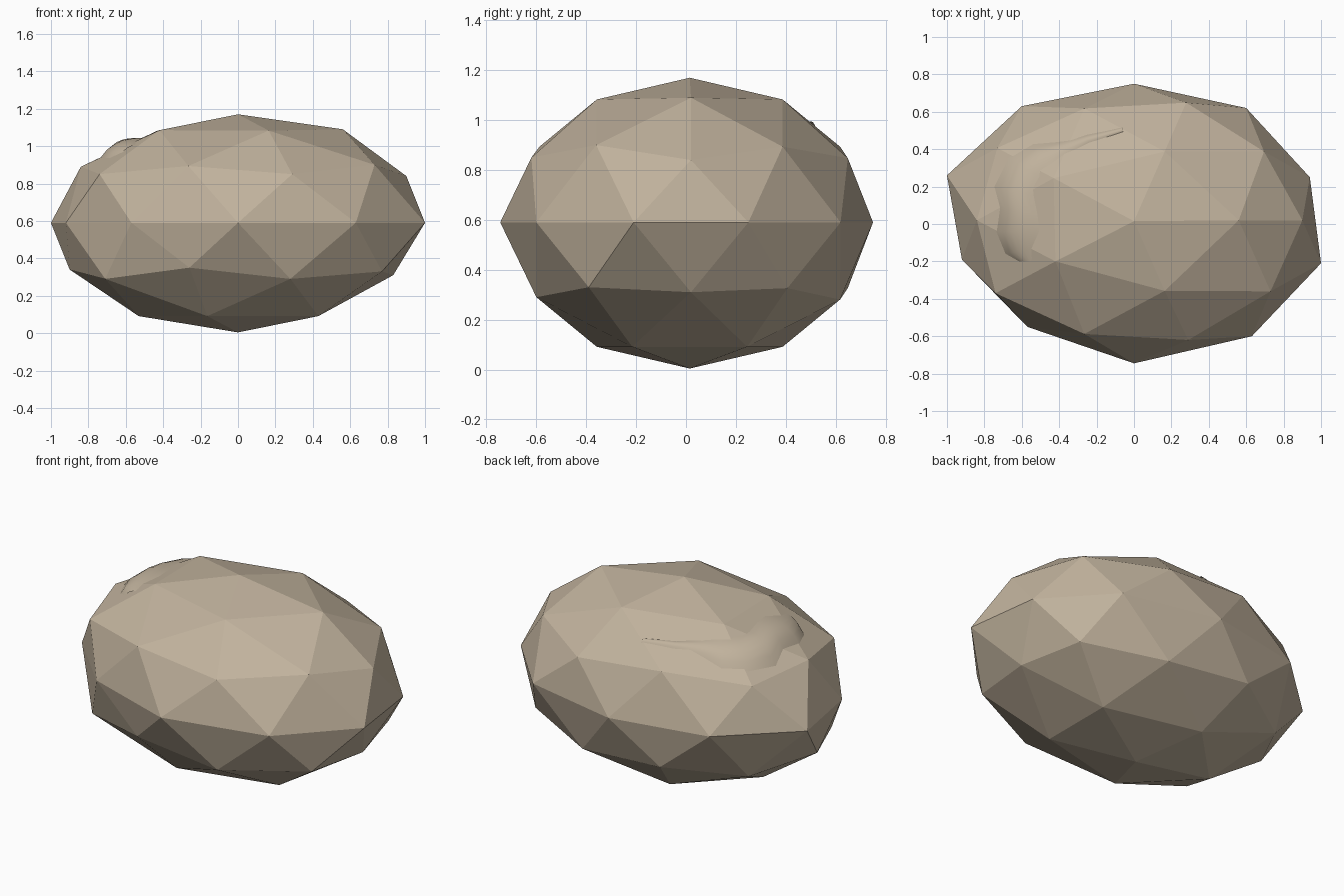
import bpy, bmesh, math
from mathutils import Vector
from mathutils.bvhtree import BVHTree

if "Cube" in bpy.data.objects:
    bpy.data.objects.remove(bpy.data.objects["Cube"])

stone = bpy.data.materials.new("tan_stone")
stone.diffuse_color = (0.53, 0.445, 0.335, 1)
stone.use_nodes = True
stone.node_tree.nodes["Principled BSDF"].inputs["Base Color"].default_value = stone.diffuse_color


def add_object(name, bm):
    mesh = bpy.data.meshes.new(name)
    bm.to_mesh(mesh)
    mesh.materials.append(stone)
    obj = bpy.data.objects.new(name, mesh)
    bpy.context.collection.objects.link(obj)
    return obj


# Faceted boulder: squashed icosphere
bm = bmesh.new()
bmesh.ops.create_icosphere(bm, subdivisions=2, radius=1)
for v in bm.verts:
    v.co = Vector((v.co.x * 1.01, v.co.y * 0.745 + 0.015, v.co.z * 0.583 + 0.587))

# Uneven corners: the nearest corner moves to each of these points
corners = [
    (-1.00, 0.26, 0.59), (-0.92, -0.19, 0.59), (1.00, -0.21, 0.59), (0.94, 0.25, 0.59),
    (-0.57, -0.55, 0.59), (0.63, -0.60, 0.59), (-0.60, 0.63, 0.59), (0.60, 0.62, 0.59),
    (0.00, -0.745, 0.59), (0.00, 0.75, 0.59),
    (-0.74, -0.37, 0.85), (0.29, -0.62, 0.85), (0.90, 0.02, 0.84),
    (0.73, -0.36, 0.90), (-0.84, 0.02, 0.89), (0.56, 0.02, 1.09), (-0.42, -0.20, 1.085),
    (-0.90, 0.02, 0.34), (-0.71, -0.39, 0.29), (-0.26, -0.60, 0.35),
    (0.28, -0.60, 0.29), (0.77, -0.39, 0.33), (0.83, 0.02, 0.31),
]
for p in map(Vector, corners):
    min(bm.verts, key=lambda v: (v.co - p).length).co = p
bmesh.ops.recalc_face_normals(bm, faces=bm.faces)
add_object("boulder", bm)
hull = BVHTree.FromBMesh(bm)
bm.free()

# Smooth raised ridge on the upper left: outer edge, inner edge, bulge
sections = [
    ((-0.06, 0.52), (-0.06, 0.49), 0.012),
    ((-0.25, 0.48), (-0.24, 0.43), 0.015),
    ((-0.42, 0.44), (-0.38, 0.36), 0.02),
    ((-0.54, 0.43), (-0.45, 0.31), 0.03),
    ((-0.67, 0.36), (-0.50, 0.25), 0.04),
    ((-0.75, 0.20), (-0.53, 0.15), 0.045),
    ((-0.72, 0.08), (-0.51, 0.05), 0.045),
    ((-0.74, -0.04), (-0.50, -0.04), 0.04),
    ((-0.69, -0.16), (-0.54, -0.13), 0.03),
    ((-0.62, -0.20), (-0.54, -0.20), 0.01),
]
STEPS = 6
bm = bmesh.new()
rows = []
for outer, inner, bulge in sections:
    row = []
    for i in range(STEPS + 1):
        t = i / STEPS
        p = Vector(outer).lerp(Vector(inner), t)
        hit, normal, _, _ = hull.ray_cast(Vector((p.x, p.y, 3)), Vector((0, 0, -1)))
        lift = bulge * math.sin(math.pi * t ** 0.75) - 0.003
        row.append(bm.verts.new(hit + Vector((0, 0, lift))))
    rows.append(row)
for a, b in zip(rows, rows[1:]):
    for i in range(STEPS):
        bm.faces.new((a[i], a[i + 1], b[i + 1], b[i]))
bm.normal_update()
if sum(f.normal.z for f in bm.faces) < 0:
    bmesh.ops.reverse_faces(bm, faces=bm.faces)
for f in bm.faces:
    f.smooth = True
add_object("ridge", bm)
bm.free()
